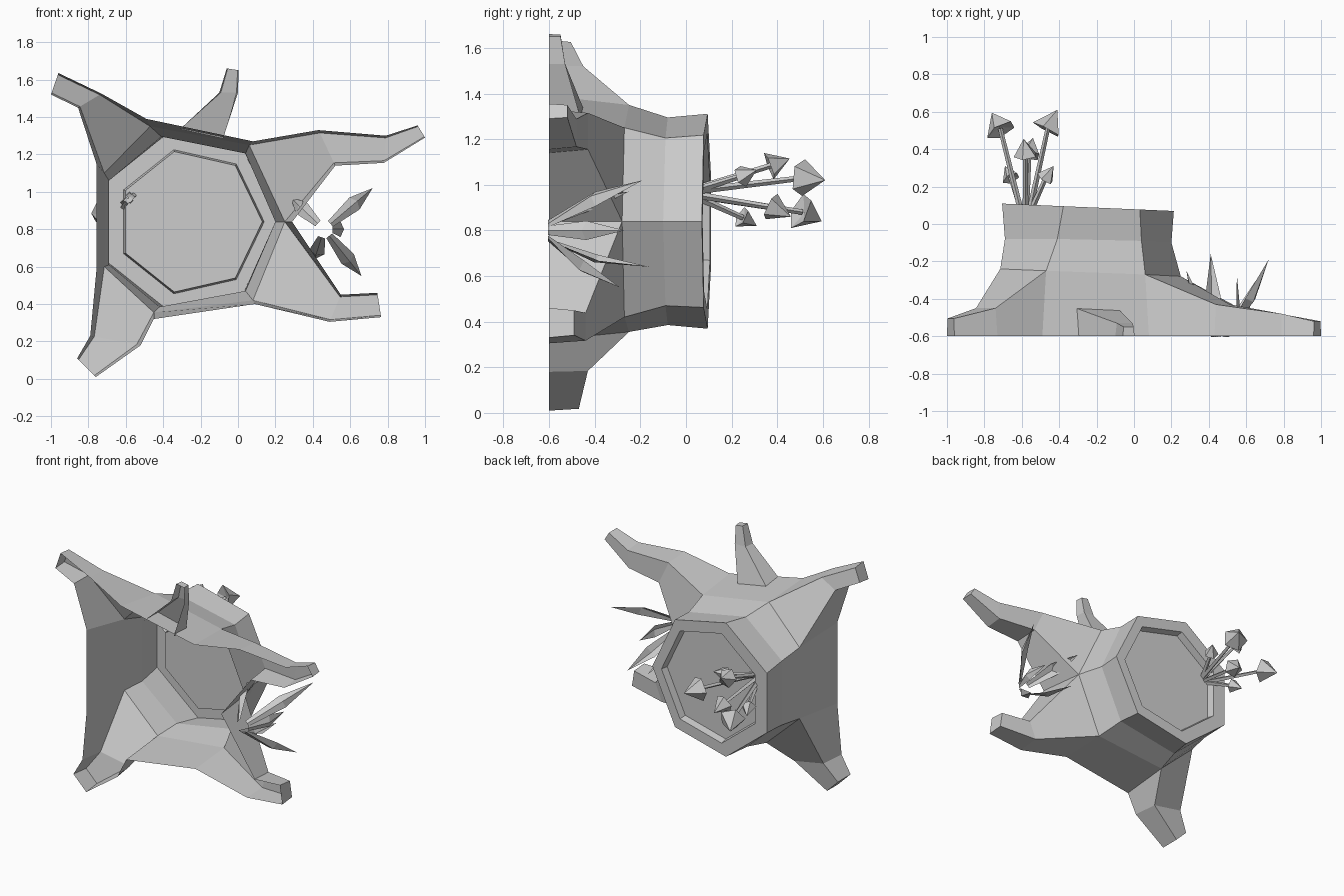
import bpy, bmesh, math
from mathutils import Vector

if "Cube" in bpy.data.objects:
    bpy.data.objects.remove(bpy.data.objects["Cube"])


def finish(bm, name):
    bmesh.ops.remove_doubles(bm, verts=bm.verts, dist=0.0005)
    bmesh.ops.recalc_face_normals(bm, faces=bm.faces)
    me = bpy.data.meshes.new(name)
    bm.to_mesh(me)
    bm.free()
    ob = bpy.data.objects.new(name, me)
    bpy.context.collection.objects.link(ob)
    return ob


def face(bm, *pts):
    bm.faces.new([bm.verts.new(p) for p in pts])


def heptagon(cx, r, y, slope=-0.043):
    out = []
    for i in range(7):
        a = math.tau * i / 7
        x = cx + r * math.cos(a)
        out.append(Vector((x, y + slope * (x + 0.26), 0.84 + r * math.sin(a))))
    return out


GROUND = -0.6


def down(p):
    return Vector((p.x, GROUND, p.z))


def root(bm, a, b, ga, gb, stations):
    """Hollow root growing from the edge a-b; stations are (x1, z1, x2, z2, y)."""
    for x1, z1, x2, z2, y in stations:
        g1, g2 = Vector((x1, GROUND, z1)), Vector((x2, GROUND, z2))
        lift = Vector((0, y - GROUND, 0))
        t1 = g1.lerp(g2, 0.08) + lift
        t2 = g2.lerp(g1, 0.08) + lift
        face(bm, a, b, t2, t1)
        face(bm, ga, a, t1, g1)
        face(bm, b, gb, g2, t2)
        a, b, ga, gb = t1, t2, g1, g2
    face(bm, a, b, gb, ga)


# Stump trunk: stacked seven-sided rings, lying with its cut top toward +y
bm = bmesh.new()
floor = heptagon(-0.255, 0.385, 0.04)
inner = heptagon(-0.255, 0.395, 0.09)
rim = heptagon(-0.27, 0.483, 0.09)
waist = [Vector((x, y, z)) for x, y, z in (
    (0.20, -0.10, 0.84), (0.04, -0.09, 1.205), (-0.41, -0.08, 1.295),
    (-0.69, -0.08, 1.06), (-0.69, -0.08, 0.61), (-0.42, -0.08, 0.385),
    (0.04, -0.09, 0.47))]
skirt = [Vector((x, y, z)) for x, y, z in (
    (0.25, -0.28, 0.84), (0.06, -0.27, 1.25), (-0.47, -0.25, 1.35),
    (-0.715, -0.24, 1.10), (-0.715, -0.24, 0.60), (-0.45, -0.25, 0.355),
    (0.08, -0.27, 0.42))]
base = [Vector((x, GROUND, z)) for x, z in (
    (0.29, 0.84), (0.08, 1.27), (-0.49, 1.39), (-0.757, 1.15),
    (-0.757, 0.58), (-0.45, 0.32), (0.09, 0.40))]
rings = [floor, inner, rim, waist, skirt]
face(bm, *floor)
for lo, hi in zip(rings, rings[1:]):
    for i in range(7):
        j = (i + 1) % 7
        face(bm, lo[i], lo[j], hi[j], hi[i])
for i in (1, 3, 5):
    face(bm, skirt[i], skirt[i + 1], base[i + 1], base[i])

# Four main roots grow out of alternating sides
main_roots = {
    0: [(0.52, 1.14, 0.43, 1.33, -0.43), (0.78, 1.155, 0.79, 1.30, -0.48),
        (1.0, 1.29, 0.96, 1.355, -0.52)],
    2: [(-0.73, 1.525, -0.855, 1.45, -0.45), (-0.96, 1.635, -1.0, 1.52, -0.505)],
    4: [(-0.79, 0.23, -0.52, 0.18, -0.43), (-0.86, 0.11, -0.76, 0.01, -0.47)],
    6: [(0.49, 0.305, 0.55, 0.45, -0.44), (0.765, 0.33, 0.745, 0.46, -0.49)],
}
for i, st in main_roots.items():
    j = (i + 1) % 7
    root(bm, skirt[i], skirt[j], base[i], base[j], st)
finish(bm, "stump")

# Small side root
bm = bmesh.new()
a, b = Vector((-0.08, -0.46, 1.285)), Vector((-0.31, -0.45, 1.335))
root(bm, a, b, down(a), down(b),
     [(0.0, 1.53, -0.10, 1.53, -0.53), (0.003, 1.65, -0.06, 1.66, -0.55)])
finish(bm, "small_root")


# Mushrooms: square stem and a five-sided pointed cap
def mushroom(name, under, apex, r):
    under, apex = Vector(under), Vector(apex)
    foot = Vector((-0.58, 0.035, 0.965)) + Vector((under.x + 0.58, 0, under.z - 0.965)) * 0.12
    bm = bmesh.new()

    def ring(c, d, rad, n):
        q = d.to_track_quat('Z', 'Y')
        return [c + q @ Vector((rad * math.cos(math.tau * k / n),
                                rad * math.sin(math.tau * k / n), 0)) for k in range(n)]
    d = under - foot
    lo, hi = ring(foot, d, 0.016, 4), ring(under, d, 0.012, 4)
    face(bm, *lo)
    for k in range(4):
        face(bm, lo[k], lo[k - 1], hi[k - 1], hi[k])
    up = apex - under
    brim = ring(under - up * 0.12, up, r, 5)
    for k in range(5):
        face(bm, brim[k - 1], brim[k], apex)
        face(bm, brim[k], brim[k - 1], under + up * 0.1)
    finish(bm, name)


for n, (under, apex, r) in enumerate([
        ((-0.715, 0.51, 0.88), (-0.76, 0.595, 0.84), 0.085),
        ((-0.46, 0.515, 1.03), (-0.41, 0.61, 1.02), 0.085),
        ((-0.58, 0.375, 1.085), (-0.59, 0.455, 1.115), 0.065),
        ((-0.56, 0.38, 0.90), (-0.54, 0.46, 0.86), 0.065),
        ((-0.66, 0.25, 0.855), (-0.69, 0.31, 0.82), 0.05),
        ((-0.47, 0.25, 1.04), (-0.43, 0.31, 1.065), 0.05)]):
    mushroom(f"mushroom_{n + 1}", under, apex, r)

# Grass tuft: folded blades, wide in the middle and pointed at the tip
bm = bmesh.new()
centre = Vector((0.46, -0.605, 0.80))
for tip in ((0.72, -0.19, 1.02), (0.66, -0.29, 0.55), (0.41, -0.16, 0.64),
            (0.28, -0.25, 0.97), (0.55, -0.27, 0.80)):
    tip = Vector(tip)
    out = Vector((tip.x - centre.x, 0, tip.z - centre.z)).normalized()
    side = out.cross(Vector((0, 1, 0)))
    start = centre + out * 0.045
    mid = start.lerp(tip, 0.5) + out * 0.02
    keel = out * 0.02 - Vector((0, 0.02, 0))
    w0, w1 = side * 0.02, side * 0.042
    for s in (-1, 1):
        face(bm, start, start + w0 * s, mid + w1 * s, mid + keel)
        face(bm, mid + keel, mid + w1 * s, tip)
finish(bm, "grass_tuft")
